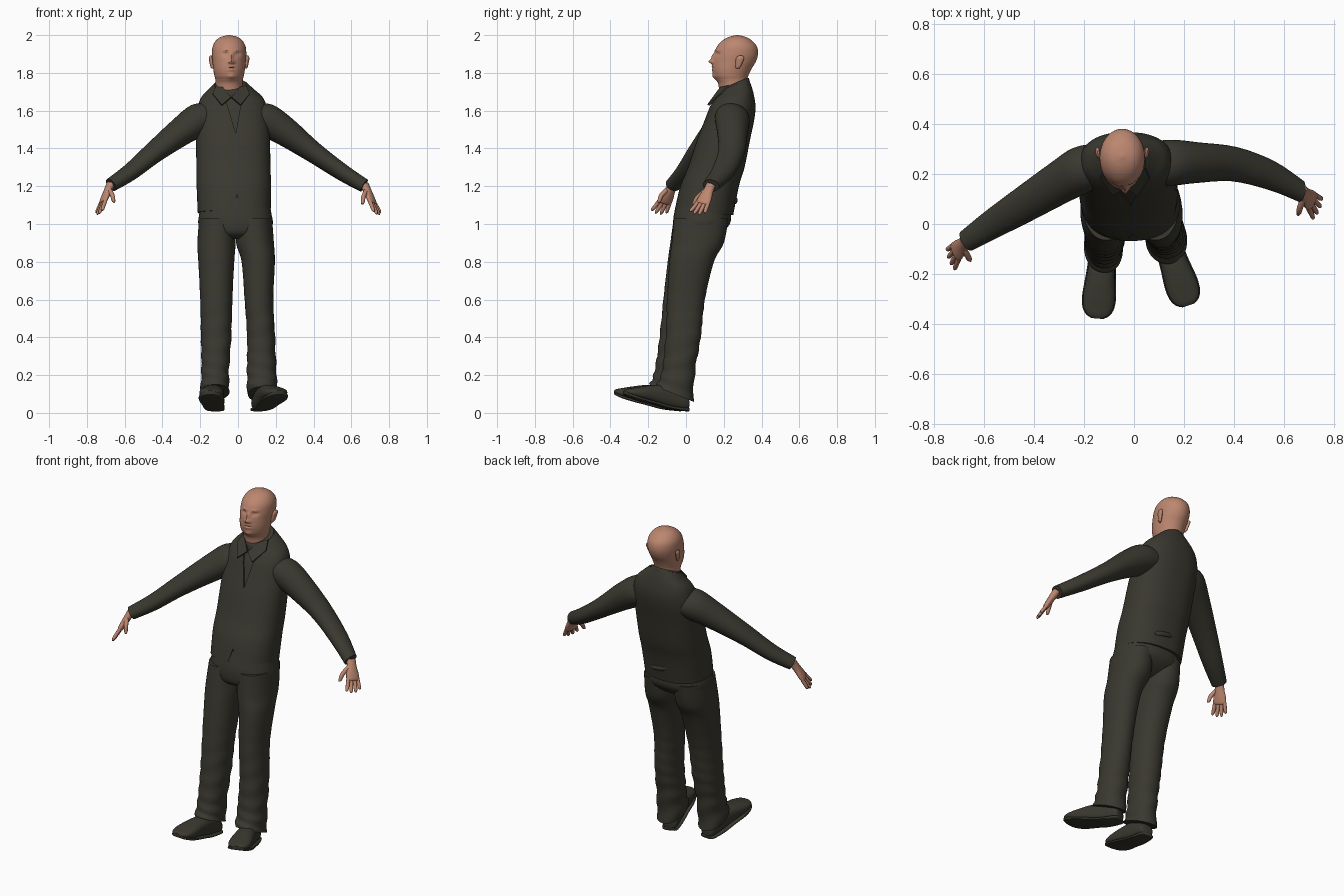
import bpy, bmesh, math
from mathutils import Vector as V


def material(name, col):
    m = bpy.data.materials.new(name)
    m.diffuse_color = (*col, 1)
    return m


SKIN = material("skin", (0.50, 0.24, 0.16))
CLOTH = material("dark_cloth", (0.042, 0.040, 0.029))


def finish(name, bm, mat, angle=50):
    bmesh.ops.recalc_face_normals(bm, faces=bm.faces)
    me = bpy.data.meshes.new(name)
    bm.to_mesh(me)
    bm.free()
    me.materials.append(mat)
    ob = bpy.data.objects.new(name, me)
    bpy.context.collection.objects.link(ob)
    smooth(ob, angle)
    return ob


def smooth(ob, angle=50):
    for p in ob.data.polygons:
        p.use_smooth = True
    ob.data.set_sharp_from_angle(angle=math.radians(angle))


def spline(secs, sub):
    # Catmull-Rom through the section rows
    out = []
    for i in range(len(secs) - 1):
        p0, p1, p2, p3 = (secs[min(max(k, 0), len(secs) - 1)] for k in range(i - 1, i + 3))
        for s in range(sub):
            t = s / sub
            out.append([0.5 * (2 * b + (c - a) * t + (2 * a - 5 * b + 4 * c - d) * t * t
                               + (3 * b - a - 3 * c + d) * t ** 3)
                        for a, b, c, d in zip(p0, p1, p2, p3)])
    return out + [list(secs[-1])]


def loft(name, secs, mat, u=(1, 0, 0), v=(0, 1, 0), n=32, sub=4, p=2.0, fold=0, shape=None):
    # sections: x, y, z, half width along u, half width along v, tilt
    u, v = V(u), V(v)
    bm = bmesh.new()
    rings = []
    for x, y, z, a, b, tilt in spline([tuple(s) + (0,) * (6 - len(s)) for s in secs], sub):
        ring = []
        for k in range(n):
            ang = 2 * math.pi * k / n
            c, s = math.cos(ang), math.sin(ang)
            c = math.copysign(abs(c) ** (2 / p), c)
            s = math.copysign(abs(s) ** (2 / p), s)
            f = 1 + fold * max(0, 0.75 - z) * math.sin(z * 70 + 2 * math.sin(ang + z * 9))
            co = V((x, y, z)) + u * (a * c * f) + (v + V((0, 0, tilt))) * (b * s * f)
            ring.append(bm.verts.new(shape(co) if shape else co))
        rings.append(ring)
    for r, q in zip(rings, rings[1:]):
        for k in range(n):
            bm.faces.new((r[k], r[(k + 1) % n], q[(k + 1) % n], q[k]))
    bm.faces.new(rings[0])
    bm.faces.new(rings[-1])
    return finish(name, bm, mat)


def prism(points, y0, y1):
    bm = bmesh.new()
    a = [bm.verts.new((x, y0, z)) for x, z in points]
    b = [bm.verts.new((x, y1, z)) for x, z in points]
    bm.faces.new(a)
    bm.faces.new(b)
    for i in range(len(a)):
        j = (i + 1) % len(a)
        bm.faces.new((a[i], a[j], b[j], b[i]))
    return finish("cutter", bm, CLOTH)


def cut(ob, cutter):
    m = ob.modifiers.new("cut", "BOOLEAN")
    m.operation, m.object, m.solver = "DIFFERENCE", cutter, "EXACT"
    bpy.context.view_layer.objects.active = ob
    bpy.ops.object.modifier_apply(modifier="cut")
    bpy.data.objects.remove(cutter)
    smooth(ob, 40)


def tube(name, pts, mat, u0, n=24, sub=4):
    # limb running along its points: x, y, z, wide radius, thin radius
    d = (V(pts[-1][:3]) - V(pts[0][:3])).normalized()
    u = V(u0)
    u = (u - d * u.dot(d)).normalized()
    return loft(name, pts, mat, u, d.cross(u), n, sub)


# torso: waistcoat over a slightly smaller shirt
torso = [(-.02, .095, 1.06, .193, .155, -.08), (-.022, .125, 1.2, .197, .155), (-.024, .16, 1.3, .196, .15),
         (-.027, .2, 1.45, .196, .14), (-.03, .23, 1.55, .193, .131), (-.03, .247, 1.62, .183, .121),
         (-.032, .255, 1.67, .163, .105, .1), (-.035, .255, 1.705, .125, .092, .25),
         (-.037, .252, 1.735, .088, .08, .4)]
vest = loft("waistcoat", torso, CLOTH, n=64, p=2.35)
loft("shirt", [(x, y, z, a - .009, b - .009, *t) for x, y, z, a, b, *t in torso[1:]], CLOTH, n=48, p=2.35)
cut(vest, prism([(-.012, 1.48), (-.10, 1.78), (.04, 1.78)], -.3, .2))
cut(vest, prism([(-.005, 1.16), (-.045, 1.0), (.035, 1.0)], -.3, .05))
loft("back_strap", [(-.09, .245, 1.145, .006, .012), (-.03, .264, 1.13, .008, .014), (.03, .262, 1.12, .008, .014),
                    (.06, .25, 1.115, .006, .01)], CLOTH, (0, 1, 0), (0, 0, 1), 12, 3)

# collar band and two folded points
loft("collar_band", [(-.037, .25, 1.70, .092, .088, .4), (-.038, .25, 1.735, .086, .084, .42),
                     (-.04, .25, 1.742, .074, .074, .42)], CLOTH, n=40, sub=3)
for side in (-1, 1):
    bm = bmesh.new()
    pts = [(.08, .225, 1.735), (.045, .18, 1.725), (.002, .142, 1.672), (.05, .112, 1.632), (.098, .18, 1.69)]
    base = [V((-.036 + side * x, y, z)) for x, y, z in pts]
    bm.faces.new([bm.verts.new(c) for c in base])
    back = bmesh.ops.extrude_face_region(bm, geom=list(bm.faces))["geom"]
    bmesh.ops.translate(bm, vec=(0, .012, -.006), verts=[g for g in back if isinstance(g, bmesh.types.BMVert)])
    finish("collar_point", bm, CLOTH, 30)

# trousers
loft("trouser_seat", [(-.015, .1, 1.14, .178, .14), (-.014, .088, 1.06, .19, .15), (-.013, .082, 1.0, .197, .15),
                      (-.013, .062, .95, .17, .12), (-.013, .055, .92, .08, .07)], CLOTH, n=48, p=2.3)
loft("trouser_leg_right", [(-.11, .08, 1.03, .095, .145), (-.114, .058, .9, .101, .141), (-.115, .025, .8, .095, .122),
                           (-.115, -.018, .6, .085, .102), (-.116, -.045, .4, .08, .095),
                           (-.121, -.075, .22, .073, .092), (-.122, -.093, .11, .077, .1, -.4)],
     CLOTH, n=40, sub=8, p=2.15, fold=.07)
loft("trouser_leg_left", [(.085, .08, 1.03, .095, .145), (.09, .062, .9, .1, .138), (.107, .03, .8, .088, .118),
                          (.111, .0, .6, .076, .1), (.122, -.015, .4, .074, .093),
                          (.125, -.04, .22, .078, .088), (.13, -.062, .1, .08, .1, -.4)],
     CLOTH, n=40, sub=8, p=2.15, fold=.07)

# shoes: distance along foot, bottom, top, half width
profile = [(0, .03, .07, .025), (.015, .014, .09, .042), (.1, .024, .14, .05), (.18, .045, .148, .056),
           (.26, .066, .14, .064), (.31, .082, .132, .06), (.34, .094, .127, .044), (.355, .103, .12, .02)]
for side, heel, toe in (("right", (-.118, -.025), (-.147, -.38)), ("left", (.105, .01), (.218, -.325))):
    h = V((*heel, 0))
    d = (V((*toe, 0)) - h).normalized()
    u = V((-d.y, d.x, 0))
    rows = [(*(h + d * t)[:2], (lo + hi) / 2, w, (hi - lo) / 2) for t, lo, hi, w in profile]
    loft("shoe_" + side, rows, CLOTH, u, (0, 0, 1), 28, 4, 2.5)
    rows = [(*(h + d * t)[:2], lo + .004 if t else .018, w + .004, .009) for t, lo, hi, w in profile]
    loft("sole_" + side, rows, CLOTH, u, (0, 0, 1), 20, 4, 4)

# sleeves
tube("sleeve_right", [(-.12, .25, 1.575, .08, .075), (-.2, .222, 1.555, .094, .088), (-.3, .165, 1.49, .085, .075),
                      (-.45, .072, 1.375, .071, .055), (-.57, -.002, 1.275, .058, .045),
                      (-.672, -.068, 1.207, .044, .037)], CLOTH, (.42, -.75, 0), 32)
tube("sleeve_left", [(.05, .25, 1.575, .08, .075), (.14, .245, 1.555, .094, .088), (.25, .245, 1.49, .083, .077),
                     (.4, .24, 1.38, .07, .056), (.55, .195, 1.275, .06, .045),
                     (.668, .132, 1.203, .044, .037)], CLOTH, (.2, -1, 0), 32)


def hand(side, wrist, knuckle, across, reach, thumb):
    w, k, f, th = V(wrist), V(knuckle), V(reach), V(thumb)
    d = (k - w).normalized()
    u = V(across)
    u = (u - d * u.dot(d)).normalized()
    rows = [(-.1, .026, .022), (.3, .029, .02), (.7, .038, .018), (1, .04, .015), (1.1, .034, .009)]
    tube("palm_" + side, [(*w.lerp(k, t), a, b) for t, a, b in rows], SKIN, across)

    def digit(name, a, m, b, r):
        tube(name, [(*a, r, r), (*m, r, r * .95), (*a.lerp(b, .85), r * .85, r * .8), (*b, r * .35, r * .35)],
             SKIN, across, 12, 3)
    for i, length in enumerate((.88, 1.0, .97, .75)):
        s = -.03 + .02 * i
        a = k + u * s
        b = a + (f + u * s * .5) * length
        digit("finger_" + side, a, a.lerp(b, .5) + d * .005, b, .0105)
    a = w.lerp(k, .3) - u * .018
    digit("thumb_" + side, a, a.lerp(th, .5) - u * .008, th, .0125)


hand("right", (-.678, -.072, 1.203), (-.714, -.113, 1.118), (-.3, 1, 0), (-.026, -.036, -.066), (-.655, -.148, 1.115))
hand("left", (.675, .128, 1.198), (.713, .09, 1.112), (.4, 1, 0), (.03, -.036, -.062), (.657, .035, 1.105))

# facial relief: offset x, height, spread x, spread z, push back
relief = [(0, 1.860, .011, .011, -.022), (0, 1.886, .008, .018, -.012), (.014, 1.855, .006, .006, -.008),
          (-.014, 1.855, .006, .006, -.008), (.032, 1.898, .014, .010, .011), (-.032, 1.898, .014, .010, .011),
          (.032, 1.895, .008, .005, -.005), (-.032, 1.895, .008, .005, -.005), (.03, 1.918, .018, .006, -.005),
          (-.03, 1.918, .018, .006, -.005), (0, 1.833, .018, .004, -.005), (0, 1.817, .016, .004, -.006),
          (0, 1.825, .02, .003, .004), (0, 1.78, .02, .014, -.008)]


def face(co):
    if co.y < .235:
        co.y += sum(a * math.exp(-((co.x + .034 - x) / sx) ** 2 - ((co.z - z) / sz) ** 2)
                    for x, z, sx, sz, a in relief)
    return co


# head and neck: height, front, back, half width
skull = [(1.66, .178, .32, .07), (1.735, .172, .322, .071), (1.765, .158, .325, .073), (1.785, .146, .33, .078),
         (1.82, .139, .346, .084), (1.86, .141, .37, .088), (1.9, .149, .381, .091), (1.94, .164, .375, .087),
         (1.97, .191, .35, .071), (1.99, .226, .317, .045), (2.0, .266, .276, .005)]
loft("head", [(-.047, (f + b) / 2, z, w, (b - f) / 2) for z, f, b, w in skull], SKIN, n=96, sub=7, shape=face)

# ears
for side in (-1, 1):
    x = -.047 + side * .09
    loft("ear", [(x - side * .004, .272, 1.822, .006, .006), (x, .275, 1.832, .009, .013),
                 (x + side * .005, .282, 1.86, .010, .019), (x + side * .008, .287, 1.88, .009, .02),
                 (x + side * .006, .288, 1.893, .004, .008)], SKIN, (1, side * .5, 0), (0, 1, 0), 16, 4)
